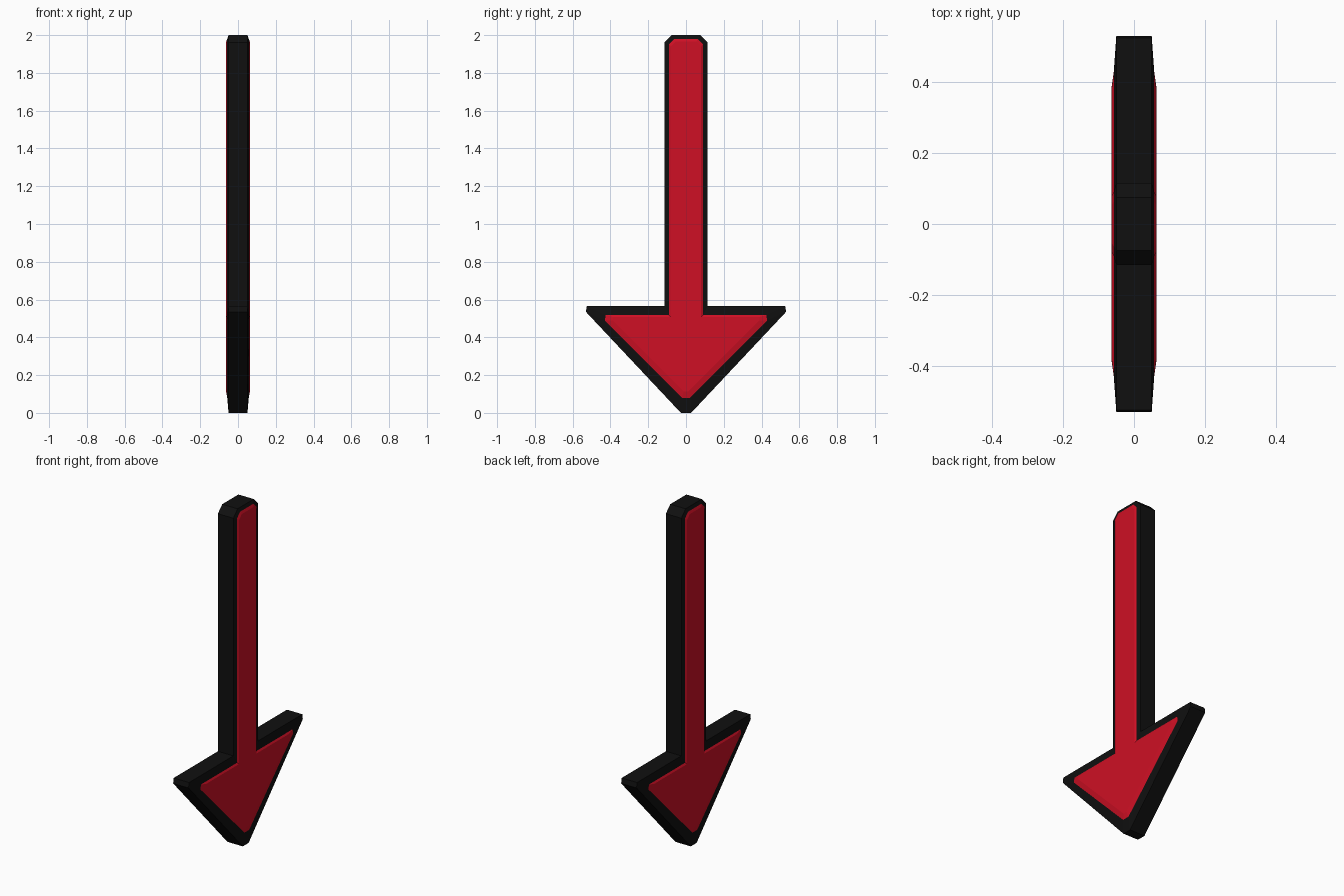
import bpy, bmesh

if "Cube" in bpy.data.objects:
    bpy.data.objects.remove(bpy.data.objects["Cube"])


def make_material(name, rgb):
    mat = bpy.data.materials.new(name)
    mat.diffuse_color = (*rgb, 1)
    mat.use_nodes = True
    mat.node_tree.nodes["Principled BSDF"].inputs["Base Color"].default_value = mat.diffuse_color
    return mat


black = make_material("matte black", (0.005, 0.005, 0.005))
red = make_material("signal red", (0.62, 0.005, 0.018))

# Half outlines (y, z) from the shaft end down to the tip
OUTER = [(.075, 2), (.115, 1.96), (.115, .565), (.525, .565), (.53, .535), (.027, 0)]
RIM = [(.062, 1.98), (.09, 1.952), (.09, .517), (.425, .517), (.43, .49), (.022, .08)]
CREST = [(.055, 1.965), (.08, 1.94), (.08, .507), (.385, .507), (.388, .49), (.012, .112)]


def loft(name, sections, mat, cap_start=True):
    """Join mirrored outlines placed at successive x positions."""
    bm = bmesh.new()
    rings = []
    for x, half in sections:
        outline = half + [(-y, z) for y, z in reversed(half)]
        rings.append([bm.verts.new((x, y, z)) for y, z in outline])
    n = len(rings[0])
    for a, b in zip(rings, rings[1:]):
        for i in range(n):
            j = (i + 1) % n
            bm.faces.new((a[i], a[j], b[j], b[i]))
    caps = [bm.faces.new(rings[-1])]
    if cap_start:
        caps.append(bm.faces.new(rings[0]))
    bmesh.ops.recalc_face_normals(bm, faces=bm.faces)
    # Open shells need their crest to face away from the centre
    if not cap_start:
        caps[0].normal_update()
        if caps[0].normal.x * sections[-1][0] < 0:
            bmesh.ops.reverse_faces(bm, faces=bm.faces)
    bmesh.ops.triangulate(bm, faces=caps)
    mesh = bpy.data.meshes.new(name)
    bm.to_mesh(mesh)
    bm.free()
    mesh.materials.append(mat)
    obj = bpy.data.objects.new(name, mesh)
    bpy.context.collection.objects.link(obj)
    return obj


# Black arrow body with sloped borders
loft("arrow_body", [(-.057, RIM), (-.05, OUTER), (.05, OUTER), (.057, RIM)], black)

# Raised red panel on each broad side
for side, label in ((1, "right"), (-1, "left")):
    loft(f"red_panel_{label}", [(side * .057, RIM), (side * .063, CREST)], red, False)
